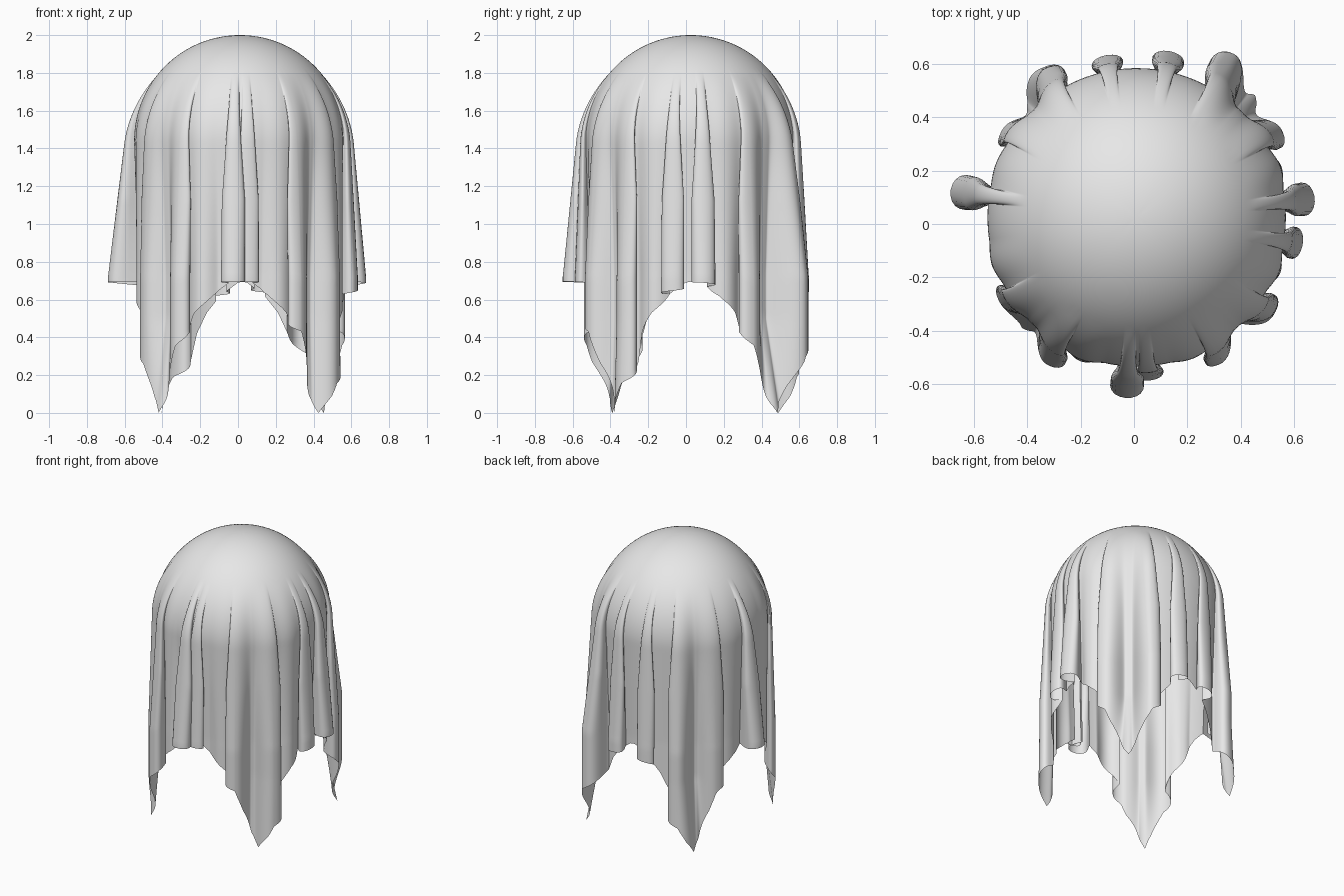
import bpy, bmesh, math
from math import sin, cos, pi, radians, degrees

if "Cube" in bpy.data.objects:
    bpy.data.objects.remove(bpy.data.objects["Cube"])

# Hidden ball under the cloth
CX, CY, CZ, R = 0.01, 0.025, 1.44, 0.56

# Outermost point (x, y) of every hanging fold: corner pairs, side folds, shallow ripples
PAIRS = [(.39, .655), (.57, .37), (-.35, .60), (-.51, .37), (-.34, -.545), (-.52, -.31),
         (.34, -.54), (.54, -.35)]
SIDES = [(-.71, .13), (.70, .10), (.655, -.08), (-.03, -.675), (.055, -.61),
         (-.11, .655), (.14, .67)]
SHALLOW = [(.57, -.19), (-.555, -.16), (-.53, .23), (.23, -.525), (-.21, -.535), (.575, .22)]
# Cloth corners: direction and outward lean of the tip
CORNERS = [(46, .20), (131, .14), (224, .12), (-43, .04)]
# Height of the hem by angle away from the nearest corner
HEM = [(0, 0), (5, .09), (12, .27), (16, .42), (22, .53), (30, .62), (40, .69), (60, .72)]


def wrap(a):
    return (a + pi) % (2 * pi) - pi


def nearest_corner(u):
    return min((abs(degrees(wrap(u - radians(a)))), lean, a) for a, lean in CORNERS)


def fold(p, width, bulge, power, paired=False):
    dx, dy = p[0] - CX, p[1] - CY
    a = math.atan2(dy, dx)
    side = 0
    if paired:  # which way the corner lies
        side = 1 if wrap(radians(nearest_corner(a)[2]) - a) > 0 else -1
    return a, math.hypot(dx, dy) - R, width, bulge, power, side


FOLDS = ([fold(p, .11, .042, 1, True) for p in PAIRS] + [fold(p, .10, .042, 1) for p in SIDES]
         + [fold(p, .34, .01, 2) for p in SHALLOW])


def hem_height(d):
    for (d0, z0), (d1, z1) in zip(HEM, HEM[1:]):
        if d <= d1:
            return z0 + (z1 - z0) * (d - d0) / (d1 - d0)
    return HEM[-1][1]


def cloth_point(u, s, d, lean):
    # over the ball first, then straight down
    if s < R * pi / 2:
        r, z = R * sin(s / R), CZ + R * cos(s / R)
    else:
        z = CZ + R * pi / 2 - s
        r = R - .022 * min(1, (CZ - z) / .7)
    grow = max(0, min(1, (1.8 - z) / 1.08))
    theta = u
    for a, h, w, c, p, side in FOLDS:
        v = wrap(u - a)
        if side * v > 0:  # open flank sweeping into the corner panel
            w, c, p = .40, .012, 2
        t = v / w
        if abs(t) < .5:
            r += max(h, .015) * grow * cos(pi * t) ** p
            theta += c * min(1, grow * 1.6) * sin(2 * pi * t) / R
    # corner tips swing outward
    if z < .5 and d < 12:
        r += lean * (.5 - z) * cos(pi / 2 * d / 12) ** 2
    return CX + r * cos(theta), CY + r * sin(theta), z


# Draped square cloth
COLS, ROWS = 1080, 64
bm = bmesh.new()
top = bm.verts.new((CX, CY, CZ + R))
grid = []
for i in range(COLS):
    u = 2 * pi * i / COLS
    d, lean, _ = nearest_corner(u)
    length = R * pi / 2 + CZ - hem_height(d)
    grid.append([bm.verts.new(cloth_point(u, length * j / ROWS, d, lean))
                 for j in range(1, ROWS + 1)])
for i in range(COLS):
    a, b = grid[i], grid[(i + 1) % COLS]
    bm.faces.new((top, a[0], b[0]))
    for j in range(ROWS - 1):
        bm.faces.new((a[j], a[j + 1], b[j + 1], b[j]))
mesh = bpy.data.meshes.new("draped_cloth")
bm.to_mesh(mesh)
bm.free()
cloth = bpy.data.objects.new("draped_cloth", mesh)
bpy.context.collection.objects.link(cloth)

# Colour and shading
mat = bpy.data.materials.new("pale grey cloth")
mat.diffuse_color = (.8, .8, .8, 1)
mat.use_nodes = True
mat.node_tree.nodes["Principled BSDF"].inputs["Base Color"].default_value = mat.diffuse_color
mesh.materials.append(mat)
bpy.context.view_layer.objects.active = cloth
cloth.select_set(True)
bpy.ops.object.shade_smooth_by_angle(angle=radians(50))
